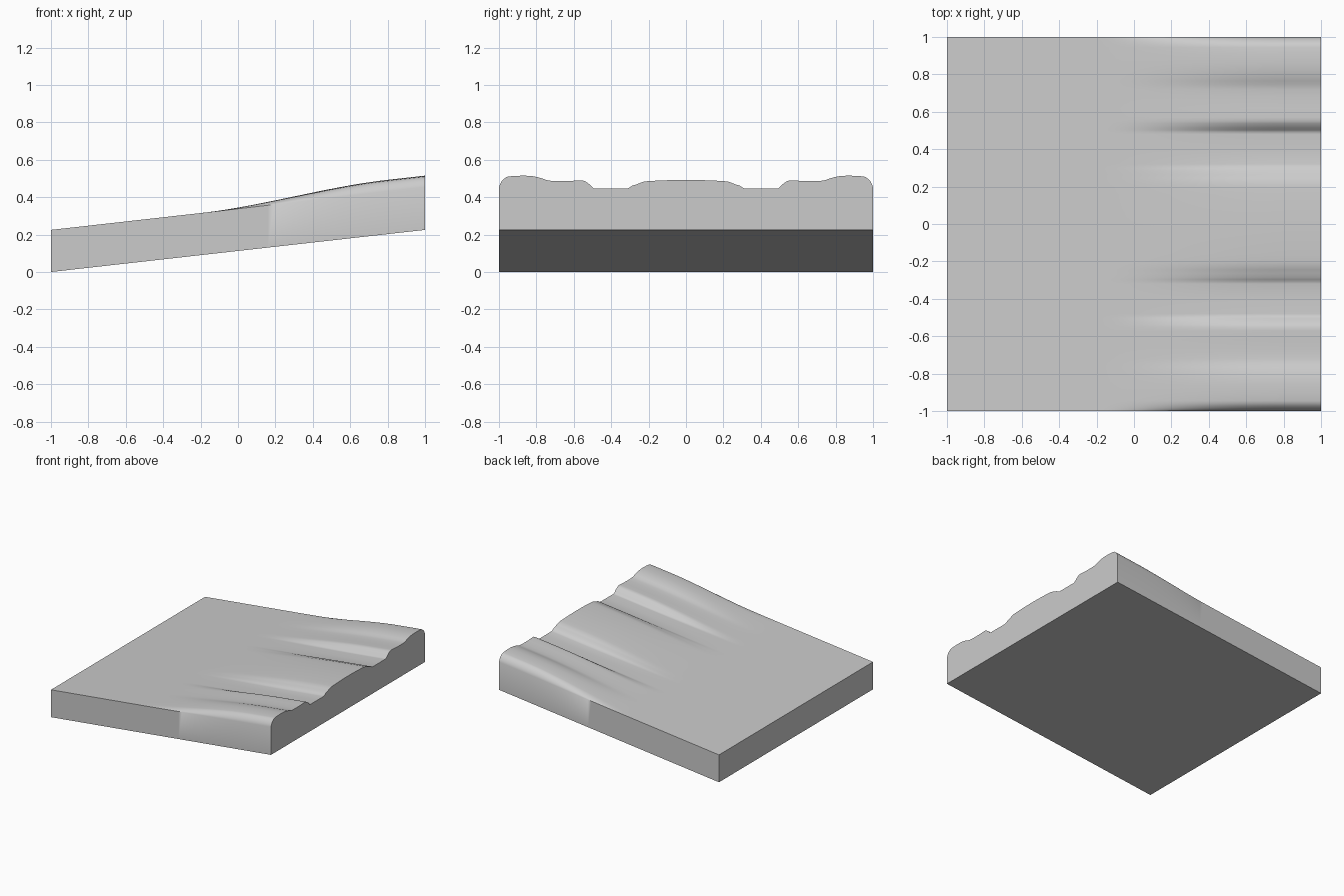
import bpy, bmesh, math

if "Cube" in bpy.data.objects:
    bpy.data.objects.remove(bpy.data.objects["Cube"])

SLOPE, THICK = 0.1125, 0.225

# relief height above the sloping slab, from the centre line out to the edge (|y|, h)
HALF = [(0, .042), (.1, .0405), (.16, .038), (.2, .036), (.225, .033), (.245, .026),
        (.265, .018), (.285, .0125), (.297, .005), (.308, -.002), (.32, -.005),
        (.4, -.005), (.48, -.005), (.492, -.004), (.502, .004), (.514, .017),
        (.525, .025), (.538, .034), (.55, .039), (.57, .040), (.62, .0365),
        (.68, .036), (.72, .037), (.745, .041), (.765, .049), (.79, .056),
        (.82, .062), (.86, .065), (.91, .064), (.945, .061), (.96, .058),
        (.973, .048), (.984, .037), (.993, .022), (1, .004)]
PROFILE = [(-y, h) for y, h in reversed(HALF[1:])] + HALF


def rise(x):
    # relief fades in smoothly along the slab
    t = min(1, max(0, x + 0.2))
    return t * t * (3 - 2 * t)


bm = bmesh.new()
xs = [-1] + [-0.2 + 1.2 * i / 40 for i in range(41)]
rings = []
for x in xs:
    base = SLOPE * (x + 1)
    pts = [(1, base), (-1, base)]
    pts += [(y, base + THICK + h * rise(x)) for y, h in PROFILE]
    rings.append([bm.verts.new((x, y, z)) for y, z in pts])

# skin between the cross-sections, then cap both ends
for a, b in zip(rings, rings[1:]):
    n = len(a)
    for i in range(n):
        j = (i + 1) % n
        bm.faces.new((a[i], a[j], b[j], b[i]))
caps = [bm.faces.new(rings[0]), bm.faces.new(rings[-1])]
bmesh.ops.recalc_face_normals(bm, faces=bm.faces)

mesh = bpy.data.meshes.new("ridged_slab")
bm.to_mesh(mesh)
bm.free()
slab = bpy.data.objects.new("ridged_slab", mesh)
bpy.context.collection.objects.link(slab)

grey = bpy.data.materials.new("light grey")
grey.diffuse_color = (0.6, 0.6, 0.6, 1)
grey.use_nodes = True
grey.node_tree.nodes["Principled BSDF"].inputs["Base Color"].default_value = grey.diffuse_color
mesh.materials.append(grey)

# smooth ridges, crisp slab edges
bpy.context.view_layer.objects.active = slab
slab.select_set(True)
bpy.ops.object.shade_smooth_by_angle(angle=math.radians(50))
